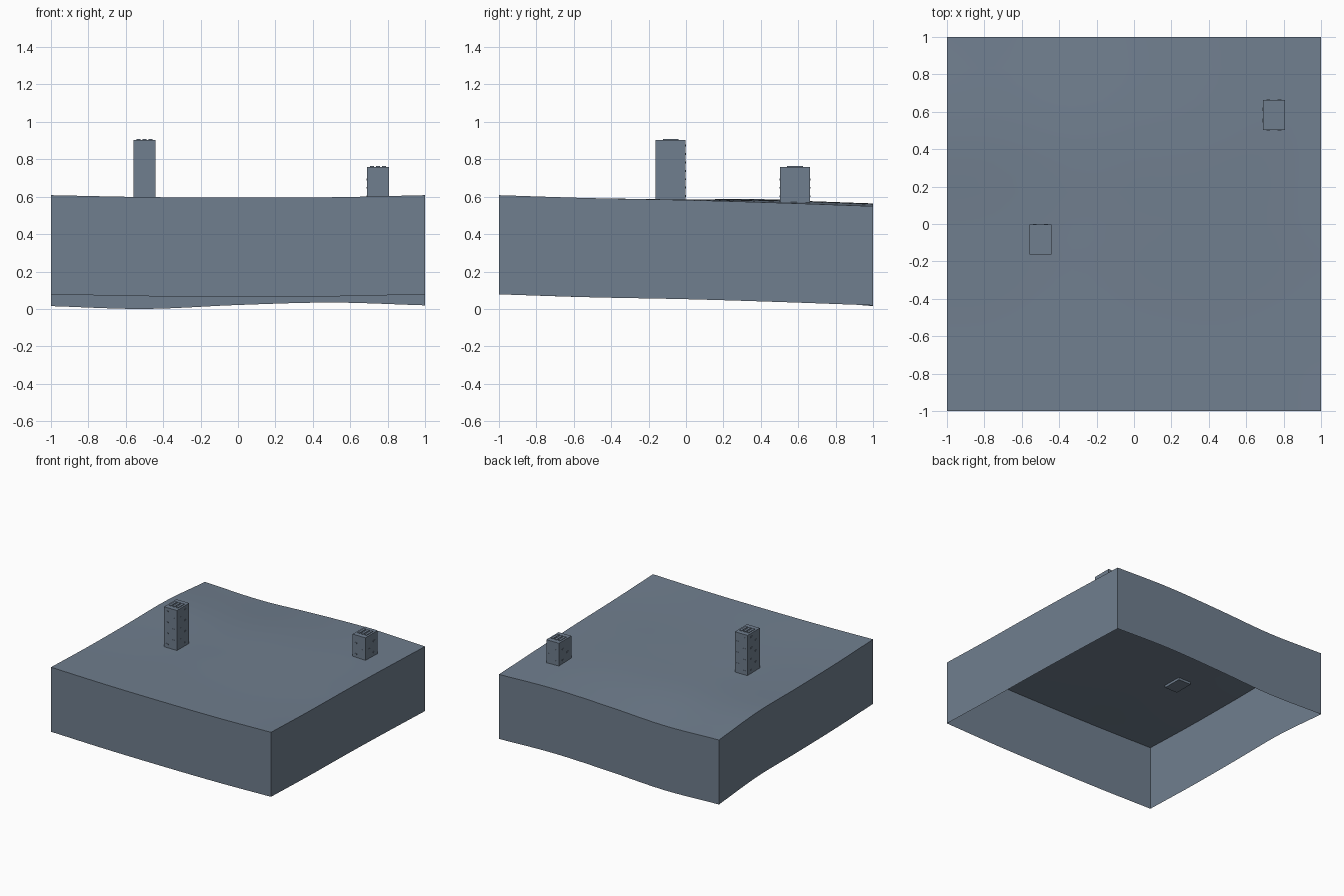
import bpy
import bmesh
from mathutils import Vector

if "Cube" in bpy.data.objects:
    bpy.data.objects.remove(bpy.data.objects["Cube"], do_unlink=True)

SLATE = (0.162, 0.21, 0.272, 1)
slate = bpy.data.materials.new("slate_grey")
slate.use_nodes = True
slate.diffuse_color = SLATE
slate.node_tree.nodes["Principled BSDF"].inputs["Base Color"].default_value = SLATE

STEPS = 24
SKIRT = 0.53


def curve(values, t):
    """Smooth interpolation through evenly spaced values, t in 0..1."""
    n = len(values) - 1
    i = min(int(t * n), n - 1)
    f = t * n - i
    b, c = values[i], values[i + 1]
    a = values[i - 1] if i else 2 * b - c
    d = values[i + 2] if i + 2 <= n else 2 * c - b
    return b + f * (c - a + f * (2*a - 5*b + 4*c - d + f * (3*(b - c) + d - a))) / 2


# Heights of the ground's four borders, sharing corner values
FRONT = [0.608, 0.598, 0.595, 0.597, 0.608]
BACK = [0.545, 0.53, 0.551, 0.564, 0.549]
LEFT_SIDE = [0.608, 0.592, 0.582, 0.567, 0.549]
RIGHT_SIDE = [0.608, 0.592, 0.586, 0.584, 0.545]


def ground(u, v):
    """Blend the four border curves into one rolling surface."""
    across = (1 - v) * curve(FRONT, u) + v * curve(BACK, u)
    along = (1 - u) * curve(RIGHT_SIDE, v) + u * curve(LEFT_SIDE, v)
    corners = ((1 - v) * ((1 - u) * FRONT[0] + u * FRONT[-1])
               + v * ((1 - u) * BACK[0] + u * BACK[-1]))
    return across + along - corners


def finish(bm, name):
    mesh = bpy.data.meshes.new(name)
    bm.to_mesh(mesh)
    bm.free()
    mesh.materials.append(slate)
    obj = bpy.data.objects.new(name, mesh)
    bpy.context.collection.objects.link(obj)
    return obj


def box(bm, low, high):
    low, high = Vector(low), Vector(high)
    verts = bmesh.ops.create_cube(bm, size=1)["verts"]
    for v in verts:
        v.co = (low + high) / 2 + v.co * (high - low)


# Rolling ground sheet with a skirt that is open underneath
bm = bmesh.new()
bmesh.ops.create_grid(bm, x_segments=STEPS, y_segments=STEPS, size=1)
for v in bm.verts:
    v.co.z = ground((v.co.x + 1) / 2, (v.co.y + 1) / 2)
rim = [e for e in bm.edges if e.is_boundary]
skirt = bmesh.ops.extrude_edge_only(bm, edges=rim)["geom"]
for v in skirt:
    if isinstance(v, bmesh.types.BMVert):
        v.co.z -= SKIRT
bmesh.ops.recalc_face_normals(bm, faces=bm.faces)
bm.faces.ensure_lookup_table()
if bm.faces[0].normal.z < 0:
    bmesh.ops.reverse_faces(bm, faces=bm.faces)
terrain = finish(bm, "ground_block")
bpy.context.view_layer.objects.active = terrain
terrain.select_set(True)
bpy.ops.object.shade_smooth_by_angle()


def tower(name, x, y, top):
    half_x, half_y = 0.058, 0.08
    base = ground((x + 1) / 2, (y + 1) / 2) - 0.02
    bm = bmesh.new()
    box(bm, (x - half_x, y - half_y, base), (x + half_x, y + half_y, top))
    # Raised strips on the cap
    for k in (-1, 0, 1):
        cx = x + k * 0.032
        box(bm, (cx - 0.01, y - 0.042, top - 0.01), (cx + 0.01, y + 0.042, top + 0.005))
    # Scattered raised bricks on the four walls
    rows = int((top - base - 0.03) / 0.045)
    for r in range(rows):
        z = base + 0.045 + r * 0.045
        shift = 0.03 if r % 2 else -0.03
        box(bm, (x + shift - 0.01, y - half_y - 0.002, z),
            (x + shift + 0.01, y + half_y + 0.002, z + 0.01))
        box(bm, (x - half_x - 0.002, y - shift - 0.01, z),
            (x + half_x + 0.002, y - shift + 0.01, z + 0.01))
    finish(bm, name)


tower("tall_chimney", -0.5, -0.082, 0.903)
tower("short_chimney", 0.748, 0.583, 0.758)
